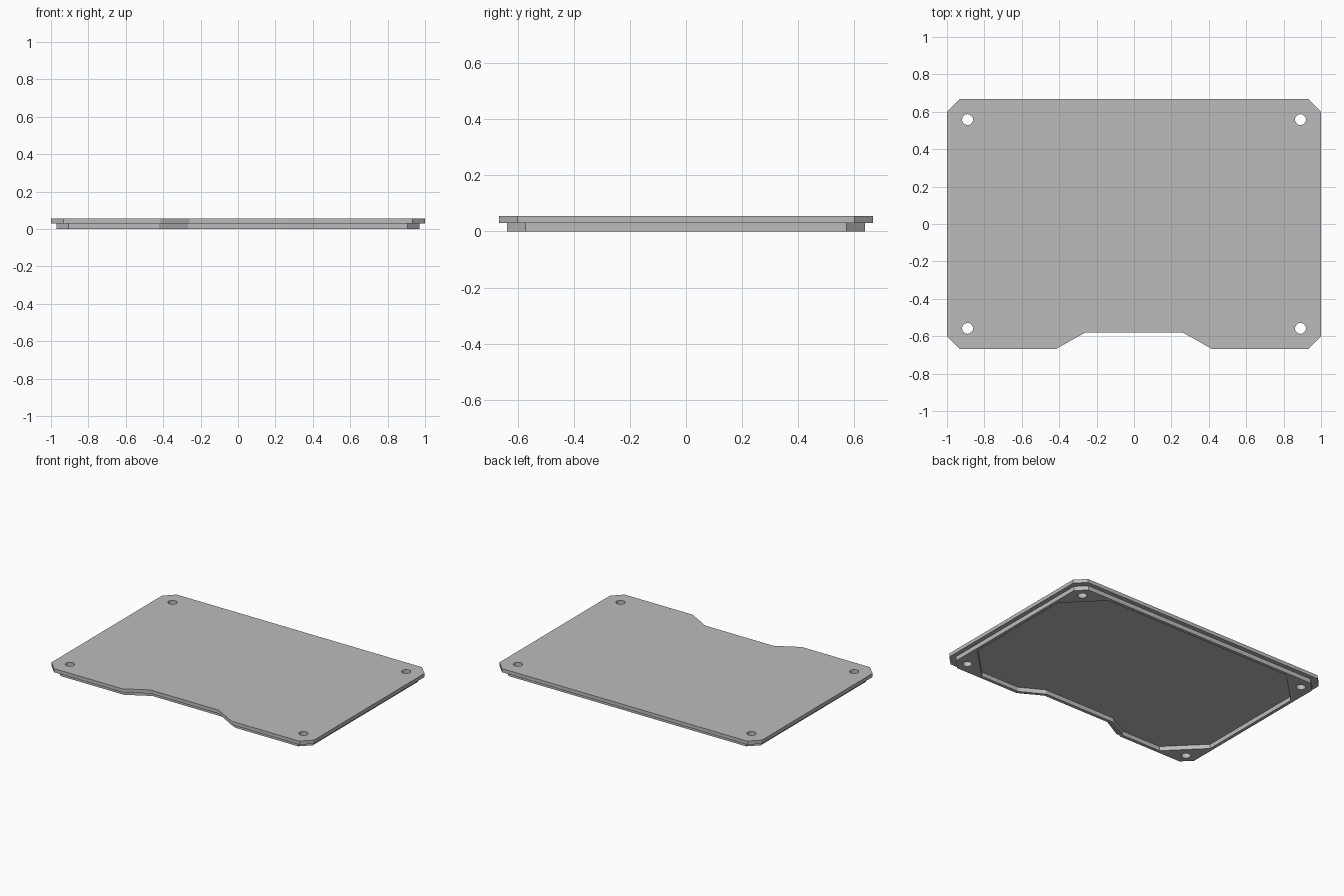
import bpy
import bmesh
import math
from mathutils import Vector

cube = bpy.data.objects.get("Cube")
if cube:
    bpy.data.objects.remove(cube)

PLATE_Z, TOP_Z = 0.03, 0.055
HALF_X, HALF_Y = 1.0, 0.667

grey = bpy.data.materials.new("mid grey")
grey.use_nodes = True
colour = (0.5, 0.5, 0.5, 1)
grey.diffuse_color = colour
grey.node_tree.nodes["Principled BSDF"].inputs["Base Color"].default_value = colour


def outline(inset, cut):
    """Rectangle with cut corners and a shallow notch in the front edge."""
    x, y, shift = HALF_X - inset, HALF_Y - inset, inset * 0.25
    half = [(0.26 + shift, -0.58 + inset), (0.415 + shift, -y),
            (x - cut, -y), (x, cut - y), (x, y - cut), (x - cut, y)]
    return half + [(-px, py) for px, py in reversed(half)]


def circle(cx, cy, radius=0.029, sides=32):
    angles = [2 * math.pi * i / sides for i in range(sides)]
    return [(cx + radius * math.cos(a), cy + radius * math.sin(a)) for a in angles]


def slab(name, loops, bottom, top):
    """Fill the first loop, leave the others open as holes, and extrude it."""
    bm = bmesh.new()
    edges = []
    for loop in loops:
        verts = [bm.verts.new((px, py, bottom)) for px, py in loop]
        edges += [bm.edges.new((v, verts[i - 1])) for i, v in enumerate(verts)]
    bmesh.ops.triangle_fill(bm, edges=edges, use_beauty=True, normal=(0, 0, 1))
    extruded = bmesh.ops.extrude_face_region(bm, geom=bm.faces[:])["geom"]
    moved = [g for g in extruded if isinstance(g, bmesh.types.BMVert)]
    bmesh.ops.translate(bm, verts=moved, vec=Vector((0, 0, top - bottom)))
    bmesh.ops.recalc_face_normals(bm, faces=bm.faces[:])
    mesh = bpy.data.meshes.new(name)
    bm.to_mesh(mesh)
    bm.free()
    mesh.materials.append(grey)
    obj = bpy.data.objects.new(name, mesh)
    bpy.context.collection.objects.link(obj)
    return obj


# Screw holes in the four corners
holes = [circle(sx * 0.89, sy * 0.558) for sx in (-1, 1) for sy in (-1, 1)]

# Top plate
slab("cover_plate", [outline(0, 0.066)] + holes, PLATE_Z, TOP_Z)

# Lower rim around a recess, with solid triangular corners for the holes
recess = outline(0.052, 0.225)
slab("lower_rim", [outline(0.03, 0.065), recess] + holes, 0, PLATE_Z)
